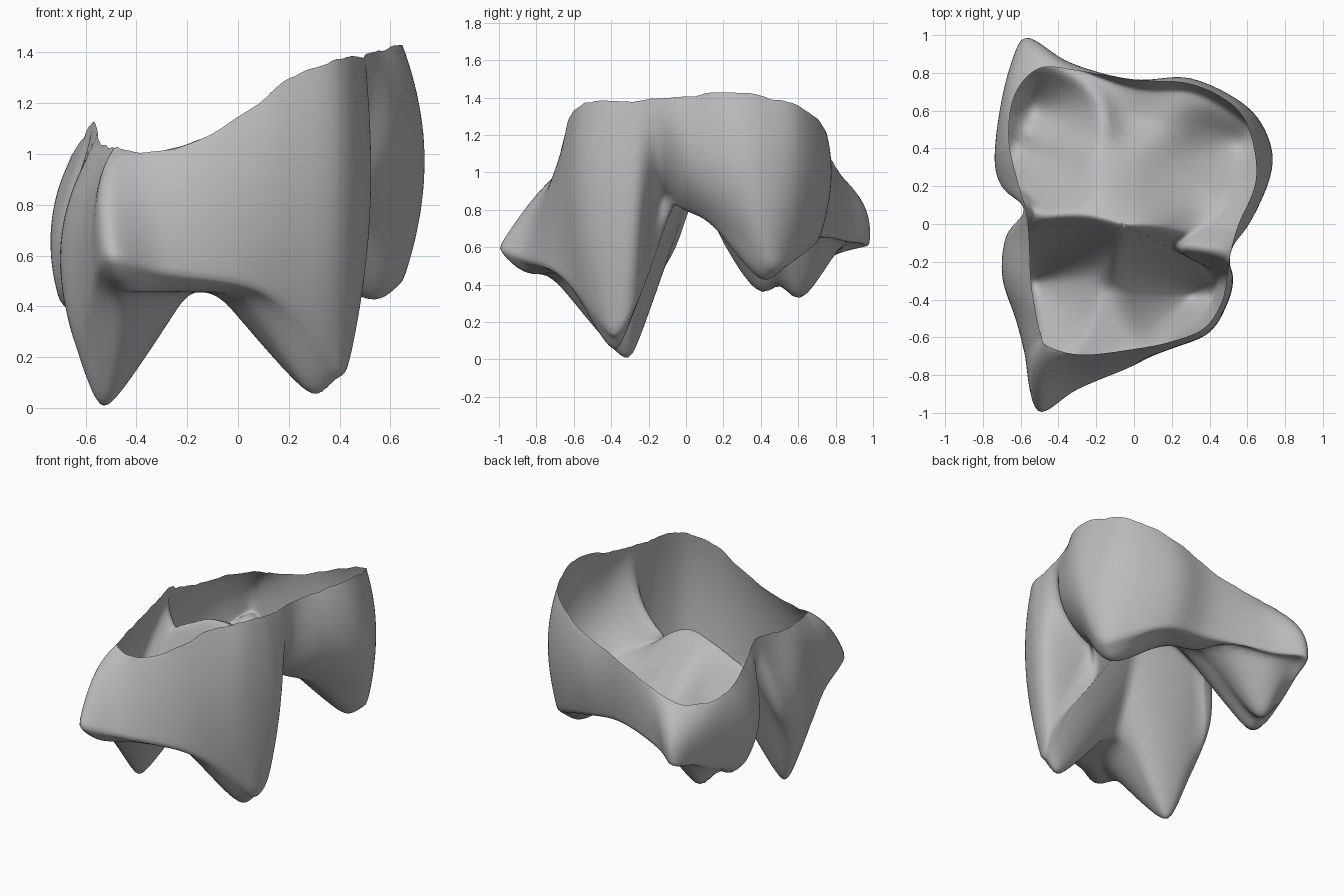
import bpy, math, random
from mathutils import Vector

random.seed(4)
cube = bpy.data.objects.get("Cube")
if cube:
    bpy.data.objects.remove(cube, do_unlink=True)

# Three closed guide loops, counterclockwise from the front corner spur
RIM = [(-.46, -.64, 1.03), (-.28, -.69, 1.02), (0, -.66, 1.15), (.2, -.62, 1.31),
       (.37, -.55, 1.38), (.46, -.42, 1.40), (.49, -.28, 1.40), (.51, -.15, 1.41),
       (.55, 0, 1.42), (.64, .22, 1.45), (.62, .45, 1.41), (.53, .62, 1.36),
       (.3, .74, 1.25), (0, .76, 1.12), (-.3, .81, 1.02), (-.5, .82, .97),
       (-.63, .68, .95), (-.66, .45, .98), (-.61, .22, 1.07), (-.57, .07, 1.13),
       (-.55, -.08, 1.11), (-.54, -.3, 1.06), (-.51, -.5, 1.04), (-.49, -.58, 1.03)]
WAIST = [(-.52, -.81, .87), (-.3, -.79, .80), (0, -.72, .85), (.2, -.66, .85),
         (.4, -.57, .85), (.5, -.4, .80), (.52, -.27, .85), (.46, -.15, 1.09),
         (.6, 0, 1.05), (.72, .25, 1.0), (.72, .43, .95), (.6, .62, .95),
         (.3, .77, .95), (0, .76, .90), (-.33, .85, .86), (-.55, .96, .81),
         (-.67, .78, .78), (-.735, .4, .72), (-.7, .2, .75), (-.58, .08, 1.0),
         (-.67, -.06, .75), (-.69, -.28, .70), (-.62, -.5, .72), (-.57, -.66, .80)]
BASE = [(-.51, -1.0, .60), (-.3, -.88, .54), (0, -.75, .49), (.2, -.62, .40),
        (.35, -.49, .24), (.42, -.38, .13), (.43, -.26, .34), (.25, -.14, .85),
        (.41, 0, .81), (.59, .23, .69), (.65, .45, .50), (.53, .58, .53),
        (.3, .7, .62), (0, .72, .66), (-.39, .86, .63), (-.58, .98, .61),
        (-.64, .8, .56), (-.7, .42, .42), (-.68, .25, .56), (-.53, .07, .88),
        (-.64, -.08, .55), (-.65, -.3, .28), (-.6, -.5, .34), (-.57, -.69, .49)]

# Downward points: x, y, z, then slopes to -x, +x, front and back
CUSPS = [(-.54, -.31, 0, 1.5, 1.55, 1.25, 2.9), (.32, -.38, .05, 1.2, 1.6, 1.3, 2.7),
         (.56, .43, .42, .8, .8, 1.3, 1.0), (-.65, .42, .33, 1.1, 1.3, 1.7, 1.6),
         (-.54, .60, .32, 1.2, 1.4, 1.6, 1.6)]
STEPS, WALL, FLOOR = 8, 24, 44
CENTRE = Vector((-.05, 0, 0))


def smooth(t):
    t = max(0.0, min(1.0, t))
    return t * t * (3 - 2 * t)


def closed_curve(points):
    """Catmull-Rom curve through a closed loop of points."""
    p, out = [Vector(q) for q in points], []
    n = len(p)
    for i in range(n):
        a, b, c, d = (p[(i + k) % n] for k in (-1, 0, 1, 2))
        for s in range(STEPS):
            t = s / STEPS
            out.append(.5 * (2 * b + (c - a) * t + (2 * a - 5 * b + 4 * c - d) * t * t
                             + (3 * b - a - 3 * c + d) * t ** 3))
    return out


def smooth_min(a, b, k=.07):
    h = max(k - abs(a - b), 0) / k
    return min(a, b) - h * h * k / 4


def floor_height(x, y):
    """Tall cross ridge, two lower lobes and rounded downward cusps."""
    crest = 1.03 - .22 * smooth(x / .38) - .08 * smooth((-x - .1) / .45)
    d = y - (-.01 - .2 * x)
    if d < 0:
        z = crest + (.46 - crest) * smooth(-d / .38)
    else:
        t = min(d / .58, 1)
        z = crest + (.64 - crest) * .5 * (t + smooth(t))
    # Fold running from the back wall onto the floor
    u, v = (x + .25) * .5 - (y - .64) * .87, (x + .25) * .87 + (y - .64) * .5
    z += .2 * math.exp(-(u / .18) ** 2 - (v / .09) ** 2)
    for cx, cy, cz, left, right, front, back in CUSPS:
        across = (right if x > cx else left) * (x - cx)
        along = (back if y > cy else front) * (y - cy)
        cone = math.sqrt(across ** 2 + along ** 2 + .0064) - .08
        z = smooth_min(z, cz + cone)
    return z


rim, waist, base = map(closed_curve, (RIM, WAIST, BASE))
count = len(rim)
rings = []

# Outer wall, from the ragged rim down to the base loop
for j in range(WALL + 1):
    u = j / WALL
    a, b, c = (1 - u) * (1 - 2 * u), 4 * u * (1 - u), u * (2 * u - 1)
    ring = [rim[i] * a + waist[i] * b + base[i] * c for i in range(count)]
    if j == 0:
        for v in ring:
            v.z += random.uniform(-.012, .012)
    rings.append(ring)

# Floor, shrinking from the base loop to the centre
for j in range(1, FLOOR):
    t = 1 - j / FLOOR
    w = max(0, (t - .8) / .2) ** 2
    ring = []
    for q in base:
        x = CENTRE.x + t * (q.x - CENTRE.x)
        y = CENTRE.y + t * (q.y - CENTRE.y)
        ring.append(Vector((x, y, floor_height(x, y) * (1 - w) + q.z * w)))
    rings.append(ring)

verts = [v for ring in rings for v in ring]
verts.append(Vector((CENTRE.x, CENTRE.y, floor_height(CENTRE.x, CENTRE.y))))
lowest = min(v.z for v in verts)
verts = [(v.x, v.y, v.z - lowest) for v in verts]

faces = []
for j in range(len(rings) - 1):
    for i in range(count):
        k = (i + 1) % count
        faces.append((j * count + i, (j + 1) * count + i, (j + 1) * count + k, j * count + k))
last = (len(rings) - 1) * count
faces += [(last + i, len(verts) - 1, last + (i + 1) % count) for i in range(count)]

mesh = bpy.data.meshes.new("crown_shell")
mesh.from_pydata(verts, [], faces)
mesh.update()
shell = bpy.data.objects.new("crown_shell", mesh)
bpy.context.collection.objects.link(shell)

# Soften the folds where wall and floor meet
relax = shell.modifiers.new("relax", 'SMOOTH')
relax.factor = .5
relax.iterations = 4

# Plain grey material
grey = bpy.data.materials.new("plain_grey")
grey.use_nodes = True
colour = (.5, .5, .5, 1)
grey.diffuse_color = colour
bsdf = next(n for n in grey.node_tree.nodes if n.type == 'BSDF_PRINCIPLED')
bsdf.inputs["Base Color"].default_value = colour
bsdf.inputs["Roughness"].default_value = .6
mesh.materials.append(grey)
for poly in mesh.polygons:
    poly.use_smooth = True
